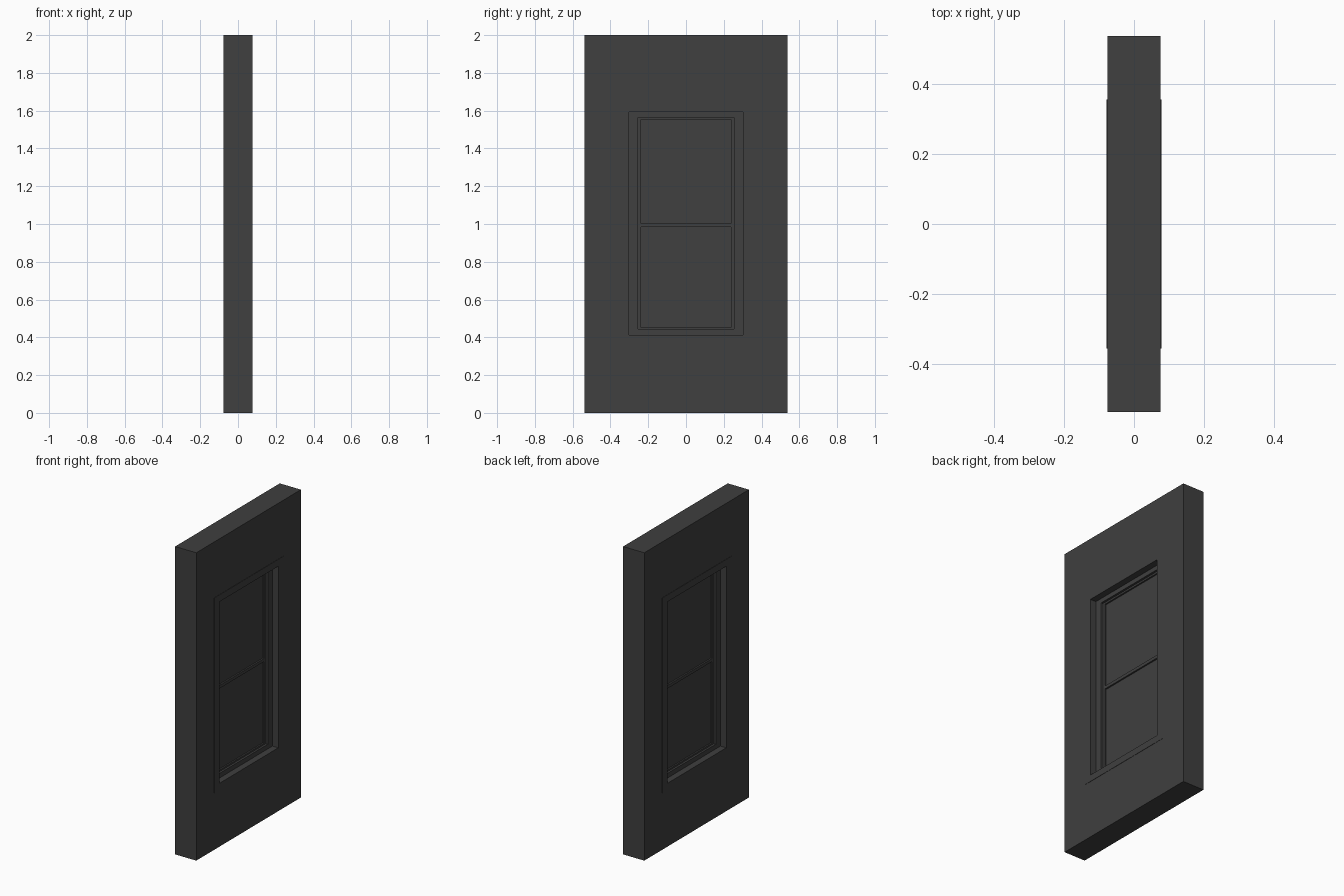
import bpy
import bmesh

cube = bpy.data.objects.get("Cube")
if cube:
    bpy.data.objects.remove(cube, do_unlink=True)

grey = bpy.data.materials.new("charcoal_grey")
grey.use_nodes = True
colour = (0.05, 0.05, 0.05, 1)
grey.diffuse_color = colour
grey.node_tree.nodes["Principled BSDF"].inputs["Base Color"].default_value = colour


def finish(name, bm):
    bmesh.ops.recalc_face_normals(bm, faces=bm.faces)
    mesh = bpy.data.meshes.new(name)
    bm.to_mesh(mesh)
    bm.free()
    mesh.materials.append(grey)
    obj = bpy.data.objects.new(name, mesh)
    bpy.context.collection.objects.link(obj)


def rect(bm, x, half, low, high):
    return [bm.verts.new((x, y, z)) for y, z in
            ((-half, low), (half, low), (half, high), (-half, high))]


def bridge(bm, a, b):
    for i in range(4):
        j = (i + 1) % 4
        bm.faces.new((a[i], a[j], b[j], b[i]))


def frame(name, depth, outer, inner):
    """Rectangular ring; outer and inner are (half width, low z, high z)."""
    bm = bmesh.new()
    loops = [rect(bm, x, *size) for x, size in
             ((-depth, outer), (depth, outer), (depth, inner), (-depth, inner))]
    for i in range(4):
        bridge(bm, loops[i], loops[(i + 1) % 4])
    finish(name, bm)


def panel(name, depth, size):
    """Solid block, symmetric through the wall."""
    bm = bmesh.new()
    back, front = rect(bm, -depth, *size), rect(bm, depth, *size)
    bridge(bm, back, front)
    bm.faces.new(back)
    bm.faces.new(front)
    finish(name, bm)


# Nested outlines, from the wall edge inward
wall = (0.537, 0, 2)
casing = (0.355, 0.37, 1.637)
opening = (0.302, 0.413, 1.592)
sash = (0.255, 0.443, 1.563)
glass = (0.237, 0.453, 1.552)

# Wall and window surrounds, each stepping back from the last
frame("wall", 0.076, wall, casing)
frame("casing", 0.078, casing, opening)
frame("jamb_frame", 0.036, opening, sash)
frame("sash_frame", 0.022, sash, glass)

# Meeting rail and the two panes
panel("meeting_rail", 0.022, (glass[0], 0.983, 1.003))
panel("lower_pane", 0.012, (glass[0], glass[1], 0.983))
panel("upper_pane", 0.012, (glass[0], 1.003, glass[2]))
